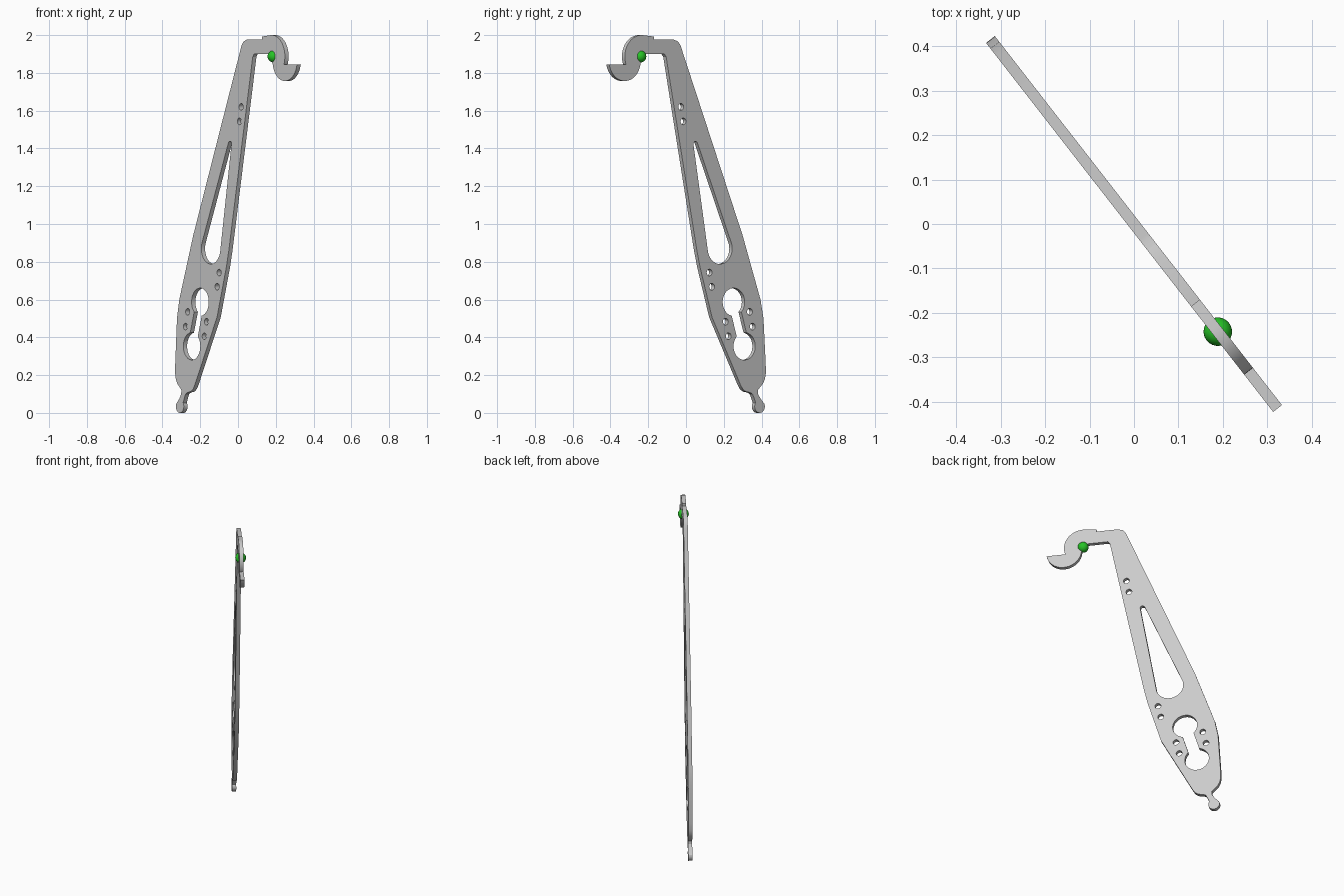
import bpy
from math import sin, cos, radians, atan2, acos, pi, hypot
from mathutils import Matrix, Vector

if "Cube" in bpy.data.objects:
    bpy.data.objects.remove(bpy.data.objects["Cube"])

THICK = 0.025
along = Vector((0.614, -0.789, 0)).normalized()   # direction of the plate in plan
up = Vector((0, 0, 1))
PLANE = Matrix((along, up, along.cross(up))).transposed().to_4x4()


def arc(cx, cz, r, a0, a1, n=16):
    """Points on an arc, angles in degrees."""
    return [(cx + r * cos(radians(a0 + (a1 - a0) * i / n)),
             cz + r * sin(radians(a0 + (a1 - a0) * i / n))) for i in range(n + 1)]


def circle(cx, cz, r, n=24):
    return arc(cx, cz, r, 0, 360, n)[:-1]


def tapered_slot(x0, z0, r0, x1, z1, r1):
    """Outline wrapped tightly around two circles."""
    d = math_dir = atan2(z1 - z0, x1 - x0) * 180 / pi
    t = acos((r0 - r1) / hypot(x1 - x0, z1 - z0)) * 180 / pi
    return arc(x1, z1, r1, d - t, d + t) + arc(x0, z0, r0, d + t, d + 360 - t, 24)


def keyhole(x0, z0, r0, x1, z1, r1, half):
    """Two circles joined by a straight channel."""
    d = atan2(z1 - z0, x1 - x0) * 180 / pi
    a0 = math_angle(half, r0)
    a1 = math_angle(half, r1)
    return (arc(x0, z0, r0, d + a0, d + 360 - a0, 28)
            + arc(x1, z1, r1, d - 180 + a1, d + 180 - a1, 28))


def math_angle(half, r):
    return atan2(half, (r * r - half * half) ** 0.5) * 180 / pi


def flat_plate(name, loops):
    """Filled 2D curve with holes, given thickness and stood upright."""
    cu = bpy.data.curves.new(name, 'CURVE')
    cu.dimensions = '2D'
    cu.fill_mode = 'BOTH'
    cu.extrude = THICK / 2
    for pts in loops:
        sp = cu.splines.new('POLY')
        sp.points.add(len(pts) - 1)
        for p, (x, z) in zip(sp.points, pts):
            p.co = (x, z, 0, 1)
        sp.use_cyclic_u = True
    ob = bpy.data.objects.new(name, cu)
    bpy.context.collection.objects.link(ob)
    ob.matrix_world = PLANE
    bpy.ops.object.select_all(action='DESELECT')
    ob.select_set(True)
    bpy.context.view_layer.objects.active = ob
    bpy.ops.object.convert(target='MESH')
    bpy.ops.object.shade_smooth_by_angle(angle=radians(25))
    return bpy.context.object


# Outline: hook, inner edge, bottom tip, outer edge
outline = [(0.225, 1.977), (0.225, 1.992), (0.26, 1.996)]
outline += arc(0.307, 1.887, 0.113, 95, -22, 20)          # upper hook curve
outline += [(0.526, 1.845)]
outline += arc(0.42, 1.863, 0.106, -14, -180, 24)         # lower hook lobe
outline += [(0.307, 1.887), (0.295, 1.9), (0.155, 1.9), (0.143, 1.885),
            (-0.063, 0.861), (-0.085, 0.77), (-0.165, 0.506),
            (-0.355, 0.15), (-0.37, 0.127), (-0.39, 0.113), (-0.42, 0.108),
            (-0.436, 0.1), (-0.444, 0.085)]
outline += arc(-0.485, 0.034, 0.034, 35, -205, 20)        # bottom tip
outline += [(-0.49, 0.075), (-0.474, 0.1), (-0.472, 0.12), (-0.485, 0.134),
            (-0.507, 0.155), (-0.52, 0.18), (-0.526, 0.21), (-0.525, 0.26),
            (-0.51, 0.5), (-0.49, 0.6), (-0.37, 0.94), (0.036, 1.92),
            (0.047, 1.947), (0.065, 1.967), (0.095, 1.977)]

# Openings
window = tapered_slot(-0.218, 0.87, 0.082, -0.054, 1.424, 0.014)
key = keyhole(-0.31, 0.587, 0.074, -0.382, 0.353, 0.073, 0.034)
small_holes = [(0.043, 1.62), (0.028, 1.543), (-0.147, 0.743), (-0.164, 0.668),
               (-0.256, 0.483), (-0.275, 0.406), (-0.418, 0.535), (-0.437, 0.457)]

plate = flat_plate("hook_plate", [outline, window, key]
                   + [circle(x, z, 0.018, 16) for x, z in small_holes])

# Green ball under the hook
bpy.ops.mesh.primitive_uv_sphere_add(segments=32, ring_count=16, radius=0.032,
                                     location=along * 0.307 + up * 1.887)
ball = bpy.context.object
ball.name = "marker_ball"
bpy.ops.object.shade_smooth()
green = bpy.data.materials.new("green")
green.diffuse_color = (0.02, 0.55, 0.02, 1)
green.use_nodes = True
green.node_tree.nodes["Principled BSDF"].inputs["Base Color"].default_value = green.diffuse_color
ball.data.materials.append(green)
